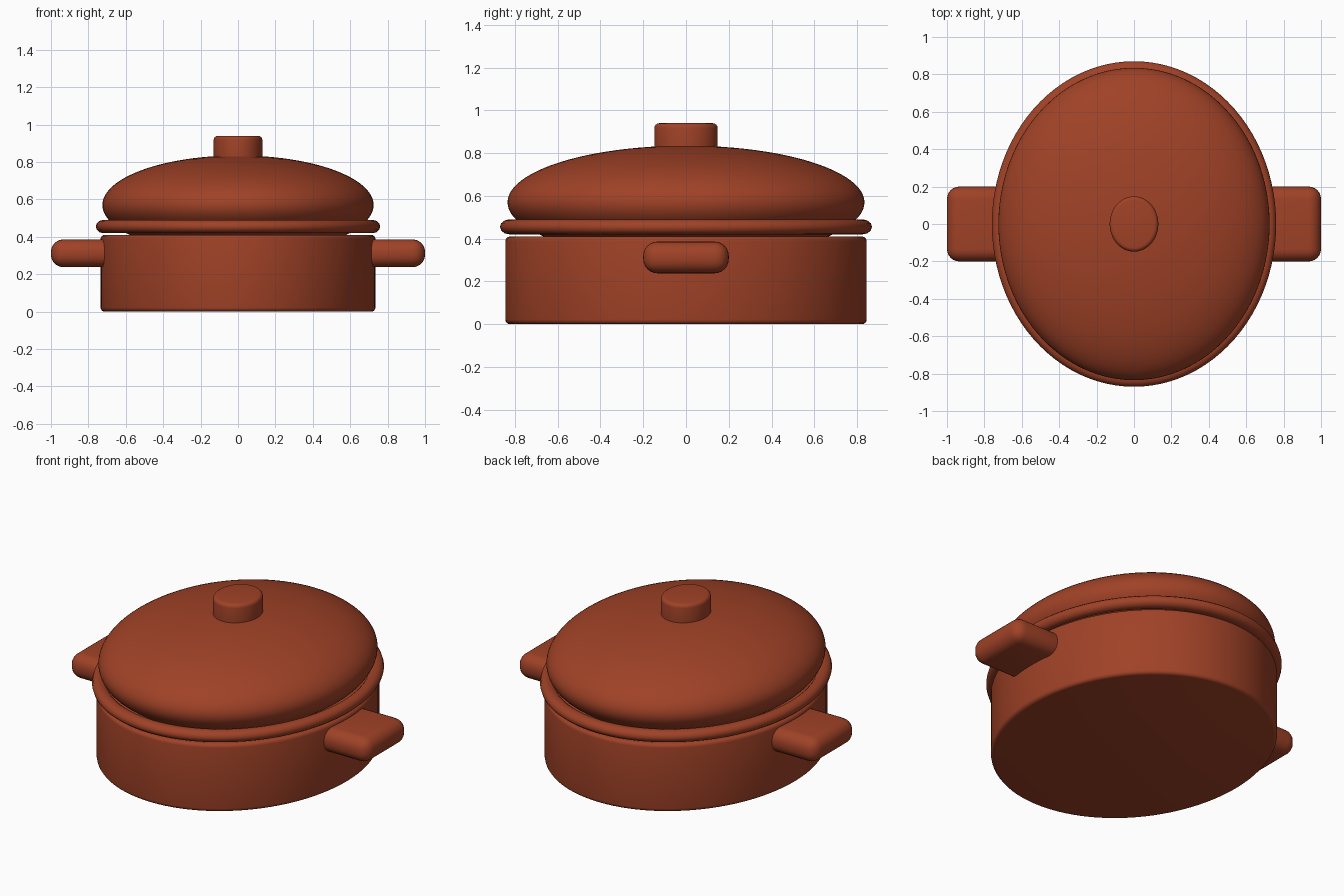
import bpy, math

cube = bpy.data.objects.get("Cube")
if cube:
    bpy.data.objects.remove(cube, do_unlink=True)

clay = bpy.data.materials.new("terracotta_glaze")
colour = (0.35, 0.054, 0.02, 1)
clay.use_nodes = True
clay.diffuse_color = colour
clay.node_tree.nodes["Principled BSDF"].inputs["Base Color"].default_value = colour


def finish(name, scale, bevel=0, segments=4):
    """Name, scale, round and shade the newly added primitive."""
    obj = bpy.context.object
    obj.name = name
    obj.scale = scale
    bpy.ops.object.transform_apply(location=False, rotation=False, scale=True)
    obj.data.materials.append(clay)
    if bevel:
        mod = obj.modifiers.new("rounding", "BEVEL")
        mod.width = bevel
        mod.segments = segments
        mod.limit_method = "ANGLE"
        mod.angle_limit = math.radians(40)
        bpy.ops.object.modifier_apply(modifier=mod.name)
    bpy.ops.object.shade_smooth_by_angle(angle=math.radians(40))
    return obj


def oval_drum(name, rx, ry, bottom, top, bevel):
    bpy.ops.mesh.primitive_cylinder_add(vertices=96, radius=1, depth=1,
                                        location=(0, 0, (bottom + top) / 2))
    return finish(name, (rx, ry, top - bottom), bevel)


# Oval pot and the knob on the lid
oval_drum("pot_body", 0.735, 0.845, 0, 0.41, 0.022)
oval_drum("lid_knob", 0.13, 0.148, 0.75, 0.94, 0.022)

# Lid dome, its lower half sinking into the pot
bpy.ops.mesh.primitive_uv_sphere_add(segments=96, ring_count=48, radius=1,
                                     location=(0, 0, 0.57))
finish("lid_dome", (0.725, 0.835, 0.265))

# Rolled rim around the lid
bpy.ops.mesh.primitive_torus_add(major_segments=96, minor_segments=12,
                                 major_radius=0.95, minor_radius=0.05,
                                 location=(0, 0, 0.455))
finish("lid_rim", (0.76, 0.87, 0.7))

# Rounded side handles
for name, side in (("left_handle", 1), ("right_handle", -1)):
    bpy.ops.mesh.primitive_cube_add(size=1, location=(side * 0.82, 0, 0.312))
    finish(name, (0.36, 0.4, 0.148), 0.066, 6)
